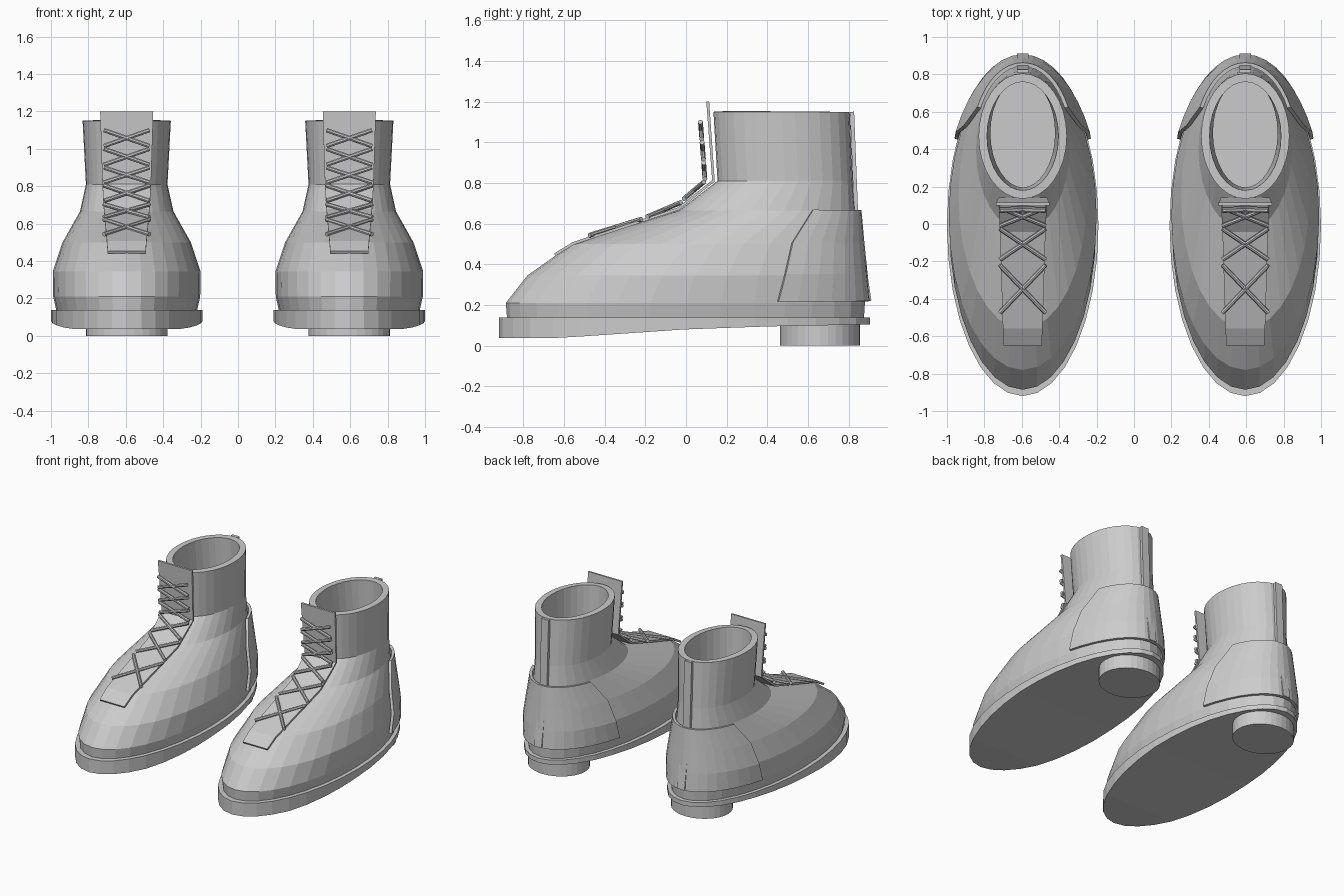
import bpy, math
from mathutils import Vector

if "Cube" in bpy.data.objects:
    bpy.data.objects.remove(bpy.data.objects["Cube"])

grey = bpy.data.materials.new("boot_grey")
grey.diffuse_color = (0.6, 0.6, 0.6, 1)
grey.use_nodes = True
grey.node_tree.nodes["Principled BSDF"].inputs["Base Color"].default_value = grey.diffuse_color

N = 32
CENTRE_X = 0.595


def add(name, verts, faces, solid=None, offset=0):
    """Make one mesh and place it on both boots."""
    me = bpy.data.meshes.new(name)
    me.from_pydata(verts, [], faces)
    me.materials.append(grey)
    for side, x in (("left", -CENTRE_X), ("right", CENTRE_X)):
        ob = bpy.data.objects.new(f"{side}_{name}", me)
        ob.location.x = x
        bpy.context.collection.objects.link(ob)
        if solid:
            m = ob.modifiers.new("thickness", "SOLIDIFY")
            m.thickness, m.offset = solid, offset


def ellipse(cy, hx, hy, z):
    return [(hx * math.cos(a), cy + hy * math.sin(a), z)
            for a in (2 * math.pi * i / N for i in range(N))]


def bridge(rows, count, closed):
    """Quads joining stacked rows of points."""
    span = count if closed else count - 1
    return [(r * count + i, r * count + (i + 1) % count,
             (r + 1) * count + (i + 1) % count, (r + 1) * count + i)
            for r in range(rows - 1) for i in range(span)]


# Upper: z, front y, back y, half width of each ring
RINGS = [(0.13, -0.88, 0.875, 0.375), (0.21, -0.886, 0.88, 0.393),
         (0.345, -0.78, 0.866, 0.395), (0.50, -0.56, 0.85, 0.343),
         (0.665, -0.035, 0.835, 0.25), (0.81, 0.155, 0.82, 0.218),
         (1.15, 0.135, 0.805, 0.236)]
verts = []
for z, f, b, hx in RINGS:
    verts += ellipse((f + b) / 2, hx, (b - f) / 2, z)
add("upper", verts, bridge(len(RINGS), N, True), 0.045, -1)


# Sole: flat top, underside rising towards the heel
def sole_bottom(y):
    pts = [(-1, 0.037), (-0.63, 0.037), (0, 0.08), (0.46, 0.096), (1, 0.105)]
    for (y0, z0), (y1, z1) in zip(pts, pts[1:]):
        if y <= y1:
            return z0 + (z1 - z0) * (y - y0) / (y1 - y0)


top = ellipse(-0.007, 0.405, 0.913, 0.137)
low = [(x, y, sole_bottom(y)) for x, y, _ in top]
faces = bridge(2, N, True) + [tuple(range(N, 2 * N))]
q = N // 4
for k in range(-q, q):          # strips across the underside
    a, b = k % N, (k + 1) % N
    c, d = (N // 2 - k - 1) % N, (N // 2 - k) % N
    faces.append(tuple(dict.fromkeys((d, c, b, a))))
add("sole", low + top, faces)

# Heel block
verts = ellipse(0.66, 0.218, 0.197, 0) + ellipse(0.66, 0.218, 0.197, 0.11)
add("heel", verts, bridge(2, N, True)
    + [tuple(reversed(range(N))), tuple(range(N, 2 * N))])


# Heel counter wrapping the back of the upper
def ring_at(z):
    for a, b in zip(RINGS, RINGS[1:]):
        if z <= b[0]:
            t = (z - a[0]) / (b[0] - a[0])
            return [p + (r - p) * t for p, r in zip(a, b)]


SEG = 16
verts = []
rows = [(0.217, 0.45), (0.35, 0.485), (0.505, 0.52), (0.664, 0.62)]
for z, start in rows:
    _, f, b, hx = ring_at(z)
    cy, hx, hy = (f + b) / 2, hx + 0.008, (b - f) / 2 + 0.008
    t0 = math.asin((start - cy) / hy)
    for i in range(SEG + 1):
        t = t0 + (math.pi - 2 * t0) * i / SEG
        verts.append((hx * math.cos(t), cy + hy * math.sin(t), z))
add("heel_counter", verts, bridge(len(rows), SEG + 1, False), 0.02, 1)


# Ribbons following a side profile: y, z, half width
def ribbon(name, path, thick):
    verts = [(s * w, y, z) for y, z, w in path for s in (-1, 1)]
    add(name, verts, bridge(len(path), 2, False), thick)


ribbon("back_strip", [(0.817, 1.15, 0.03), (0.836, 0.665, 0.03),
                      (0.902, 0.22, 0.03)], 0.02)
ribbon("tongue", [(0.107, 1.2, 0.142), (0.135, 0.81, 0.13),
                  (-0.04, 0.672, 0.122), (-0.555, 0.502, 0.106),
                  (-0.645, 0.447, 0.102)], 0.014)


# Crossed laces: upper and lower (y, z) of each cross
def rod(p, d, r=0.012, n=8):
    p, d = Vector(p), Vector(d)
    u = (d - p).normalized().cross(Vector((0, -1, 0.6))).normalized()
    v = (d - p).normalized().cross(u)
    vs = [c + r * (u * math.cos(a) + v * math.sin(a)) for c in (p, d)
          for a in (2 * math.pi * i / n for i in range(n))]
    return vs, bridge(2, n, True) + [tuple(reversed(range(n))),
                                     tuple(range(n, 2 * n))]


CROSSES = [((0.071, 1.10), (0.078, 1.015)), ((0.079, 1.00), (0.086, 0.915)),
           ((0.087, 0.90), (0.093, 0.82)), ((0.088, 0.805), (-0.01, 0.722)),
           ((-0.025, 0.704), (-0.19, 0.634)), ((-0.22, 0.622), (-0.475, 0.543))]
verts, faces = [], []
for hi, lo in CROSSES:
    for s in (-1, 1):
        vs, fs = rod((s * 0.122, *hi), (-s * 0.122, *lo))
        faces += [tuple(i + len(verts) for i in f) for f in fs]
        verts += vs
add("laces", verts, faces)
